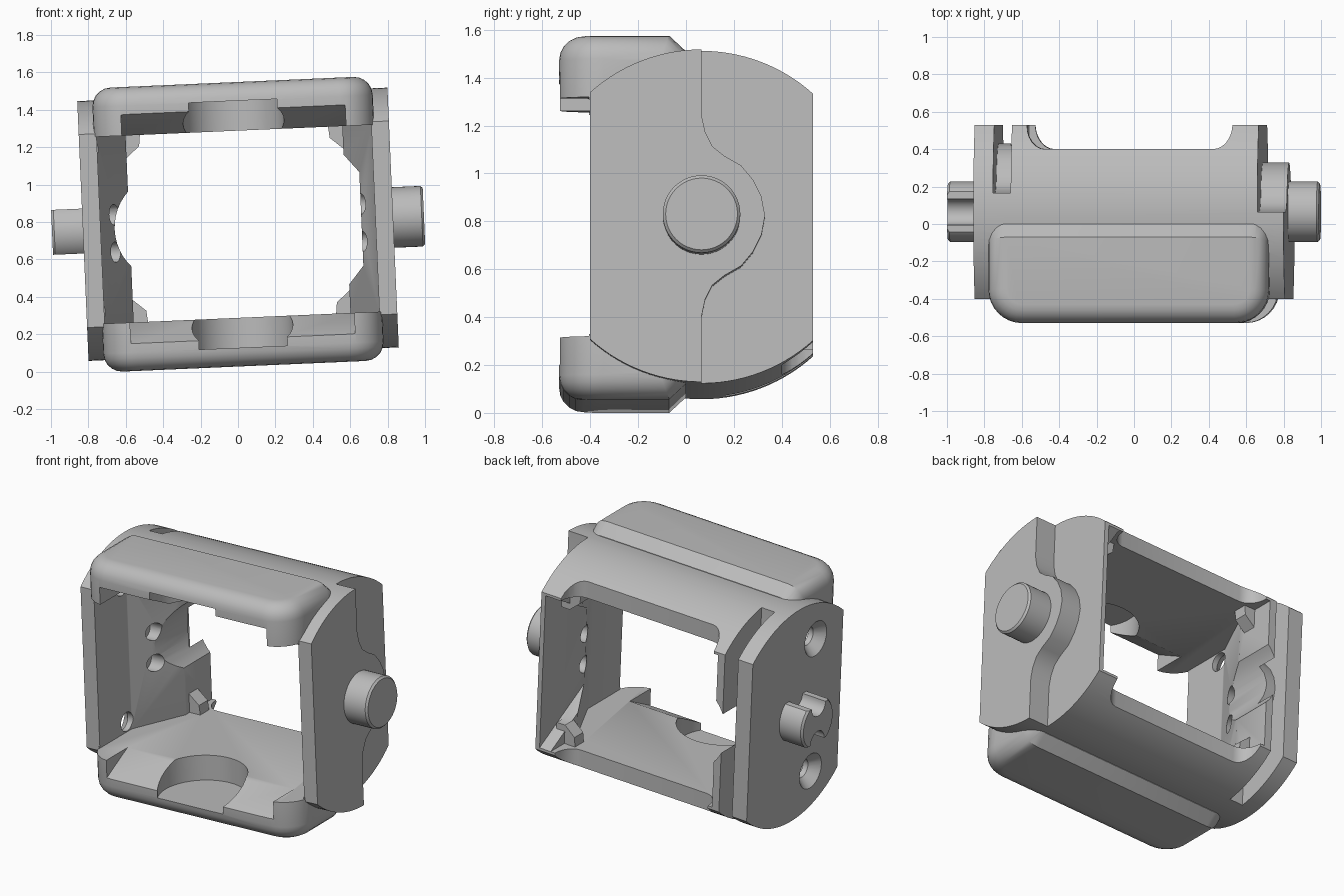
import bpy, bmesh, math
from mathutils import Matrix, Vector

cube = bpy.data.objects.get("Cube")
if cube:
    bpy.data.objects.remove(cube, do_unlink=True)

grey = bpy.data.materials.new("plain grey")
grey.use_nodes = True
COLOUR = (0.5, 0.5, 0.5, 1)
grey.diffuse_color = COLOUR
grey.node_tree.nodes["Principled BSDF"].inputs["Base Color"].default_value = COLOUR

R, PIVOT_Y = 0.695, 0.065


def make(name, bm):
    bmesh.ops.recalc_face_normals(bm, faces=bm.faces)
    mesh = bpy.data.meshes.new(name)
    bm.to_mesh(mesh)
    bm.free()
    mesh.materials.append(grey)
    obj = bpy.data.objects.new(name, mesh)
    bpy.context.collection.objects.link(obj)
    return obj


def prism_bm(pts, axis, a, b):
    """Extrude a 2D outline along an axis; the outline uses the other two axes in order."""
    def at(p, h):
        c = list(p)
        c.insert(axis, h)
        return Vector(c)
    bm = bmesh.new()
    face = bm.faces.new([bm.verts.new(at(p, a)) for p in pts])
    ext = bmesh.ops.extrude_face_region(bm, geom=[face])
    shift = at((0, 0), b - a)
    for v in ext["geom"]:
        if isinstance(v, bmesh.types.BMVert):
            v.co += shift
    return bm


def prism(name, pts, axis, a, b):
    return make(name, prism_bm(pts, axis, a, b))


def cylinder(name, centre, r1, r2, depth, axis, seg=48):
    bm = bmesh.new()
    turn = {0: Matrix.Rotation(math.pi / 2, 4, 'Y'),
            1: Matrix.Rotation(math.pi / 2, 4, 'X'), 2: Matrix()}[axis]
    bmesh.ops.create_cone(bm, cap_ends=True, segments=seg, radius1=r1, radius2=r2,
                          depth=depth, matrix=Matrix.Translation(centre) @ turn)
    return make(name, bm)


def apply_mod(obj, mod):
    bpy.context.view_layer.objects.active = obj
    bpy.ops.object.modifier_apply(modifier=mod.name)


def boolean(obj, other, op='DIFFERENCE'):
    mod = obj.modifiers.new("bool", 'BOOLEAN')
    mod.operation, mod.solver, mod.object = op, 'EXACT', other
    apply_mod(obj, mod)
    bpy.data.objects.remove(other, do_unlink=True)


# Drum-shaped body: circle clipped flat at front and back
def clipped_drum(front, back, steps=28):
    a0, a1 = (math.acos((y - PIVOT_Y) / R) for y in (back, front))
    top = [(PIVOT_Y + R * math.cos(a0 + (a1 - a0) * i / steps),
            R * math.sin(a0 + (a1 - a0) * i / steps)) for i in range(steps + 1)]
    return top + [(y, -z) for y, z in reversed(top)]


frame = prism("hinge_frame", clipped_drum(-0.4, 0.53), 0, -0.83, 0.83)


# Rounded front boxes above and below the opening
def front_box(s):
    pts = [(-0.53, 0.49), (-0.53, 0.76), (-0.07, 0.76), (0, R), (0, 0.49)]
    bm = prism_bm([(y, s * z) for y, z in pts], 0, -0.75, 0.75)

    def edges(test):
        return [e for e in bm.edges if all(test(v.co) for v in e.verts)]
    upright = [e for e in edges(lambda c: c.y < -0.52)
               if abs(e.verts[0].co.x - e.verts[1].co.x) < 0.01]
    bmesh.ops.bevel(bm, geom=upright, offset=0.18, segments=8, profile=0.5, affect='EDGES')
    rim = [e for e in edges(lambda c: abs(c.z) > 0.75)
           if min(v.co.y for v in e.verts) < -0.08]
    slope = [e for e in edges(lambda c: c.y > -0.08 and abs(c.z) > 0.6)
             if abs(e.verts[0].co.y - e.verts[1].co.y) > 0.01]
    bmesh.ops.bevel(bm, geom=rim + slope, offset=0.1, segments=5, profile=0.5, affect='EDGES')
    return make("front_box", bm)


for s in (1, -1):
    boolean(frame, front_box(s), 'UNION')

# Central opening, with side walls that thicken towards the back
side = [(1, -1), (1, -0.405), (0.735, -0.405), (0.735, -0.07), (0.58, 0.26), (0.58, 1)]
boolean(frame, prism("opening", side + [(-x, y) for x, y in reversed(side)], 2, -0.5, 0.5))

# Sloped lips and round pockets inside the front boxes
lip = [(-0.7, 0.7), (-0.3, 0.495), (-0.7, 0.495)]
for s in (1, -1):
    boolean(frame, prism("lip", [(y, s * z) for y, z in lip], 0, -0.6, 0.6))
boolean(frame, cylinder("pocket", (0, -0.4, 0), 0.27, 0.27, 1.32, 2))

# Notch in the back edges, with rounded inner corners
half = [(0.55, 1), (0.55, 0.53)]
half += [(0.45 + 0.1 * math.cos(a), 0.53 - 0.13 * math.sin(a))
         for a in (math.pi / 2 * i / 6 for i in range(1, 7))]
boolean(frame, prism("back_notch", half + [(-x, y) for x, y in reversed(half)], 2, -0.9, 0.9))

# Thin right wall behind its diagonal gussets
wall = [(0, 0.2), (0.53, 0.5), (1, 0.5)]
boolean(frame, prism("wall_cut", wall + [(y, -z) for y, z in reversed(wall)], 0, 0.3, 0.66))

# Small corner ribs between the shells and the side walls
for sx in (1, -1):
    for sz in (1, -1):
        rib = [(0.64, 0.53), (0.5, 0.53), (0.51, 0.44), (0.58, 0.38), (0.64, 0.38)]
        boolean(frame, prism("rib", [(sx * x, sz * z) for x, z in rib], 1, 0.3, 0.39), 'UNION')

# Round scoops in the middle of the side walls
for sx in (1, -1):
    boolean(frame, cylinder("scoop", (sx * 0.37, 0.3, 0), 0.29, 0.29, 1.4, 1))

# Stepped recess outside the right wall, and a matching slot inside the left plate
wave = [(0.065, 0.9), (0.065, 0.42), (0.08, 0.35), (0.11, 0.29), (0.16, 0.25),
        (0.23, 0.21), (0.28, 0.15), (0.315, 0.08)]
wave = wave + [(0.33, 0)] + [(y, -z) for y, z in reversed(wave)] + [(1, -0.9), (1, 0.9)]
boolean(frame, prism("recess", wave, 0, 0.69, 1))
boolean(frame, prism("slot", [(y + 0.1, z) for y, z in wave], 0, -0.725, -0.63))

# Countersunk screw holes in the left plate, small holes in the walls
for s in (1, -1):
    boolean(frame, cylinder("hole", (-0.8, -0.12, s * 0.435), 0.06, 0.06, 0.3, 0, 24))
    boolean(frame, cylinder("sink", (-0.81, -0.12, s * 0.435), 0.13, 0.06, 0.08, 0, 24))
    for z in (-0.12, 0.08):
        boolean(frame, cylinder("wall_hole", (s * 0.67, 0.09, z), 0.055, 0.055, 0.12, 0, 20))


# Pivot pins
def chamfer(obj, width):
    mod = obj.modifiers.new("chamfer", 'BEVEL')
    mod.width, mod.segments, mod.limit_method = width, 1, 'ANGLE'
    apply_mod(obj, mod)


round_pin = cylinder("round_pin", (0.895, PIVOT_Y, 0), 0.162, 0.162, 0.2, 0)
chamfer(round_pin, 0.012)
slotted_pin = cylinder("slotted_pin", (-0.895, PIVOT_Y, 0), 0.162, 0.162, 0.2, 0)
chamfer(slotted_pin, 0.012)
for s in (1, -1):
    boolean(slotted_pin, prism("flat", [(-1, s * 0.12), (1, s * 0.12), (1, s), (-1, s)], 0, -1.1, -0.7))
    boolean(slotted_pin, cylinder("groove", (-0.95, PIVOT_Y, s * 0.12), 0.07, 0.07, 0.4, 0, 32))

# Tilt everything slightly and stand it on the ground
parts = [frame, round_pin, slotted_pin]
tilt = Matrix.Rotation(math.radians(-2.5), 4, 'Y')
for p in parts:
    p.data.transform(tilt)
low = min(v.co.z for p in parts for v in p.data.vertices)
for p in parts:
    p.data.transform(Matrix.Translation((0, 0, -low)))
    bpy.ops.object.select_all(action='DESELECT')
    p.select_set(True)
    bpy.context.view_layer.objects.active = p
    bpy.ops.object.shade_smooth_by_angle(angle=math.radians(30))
